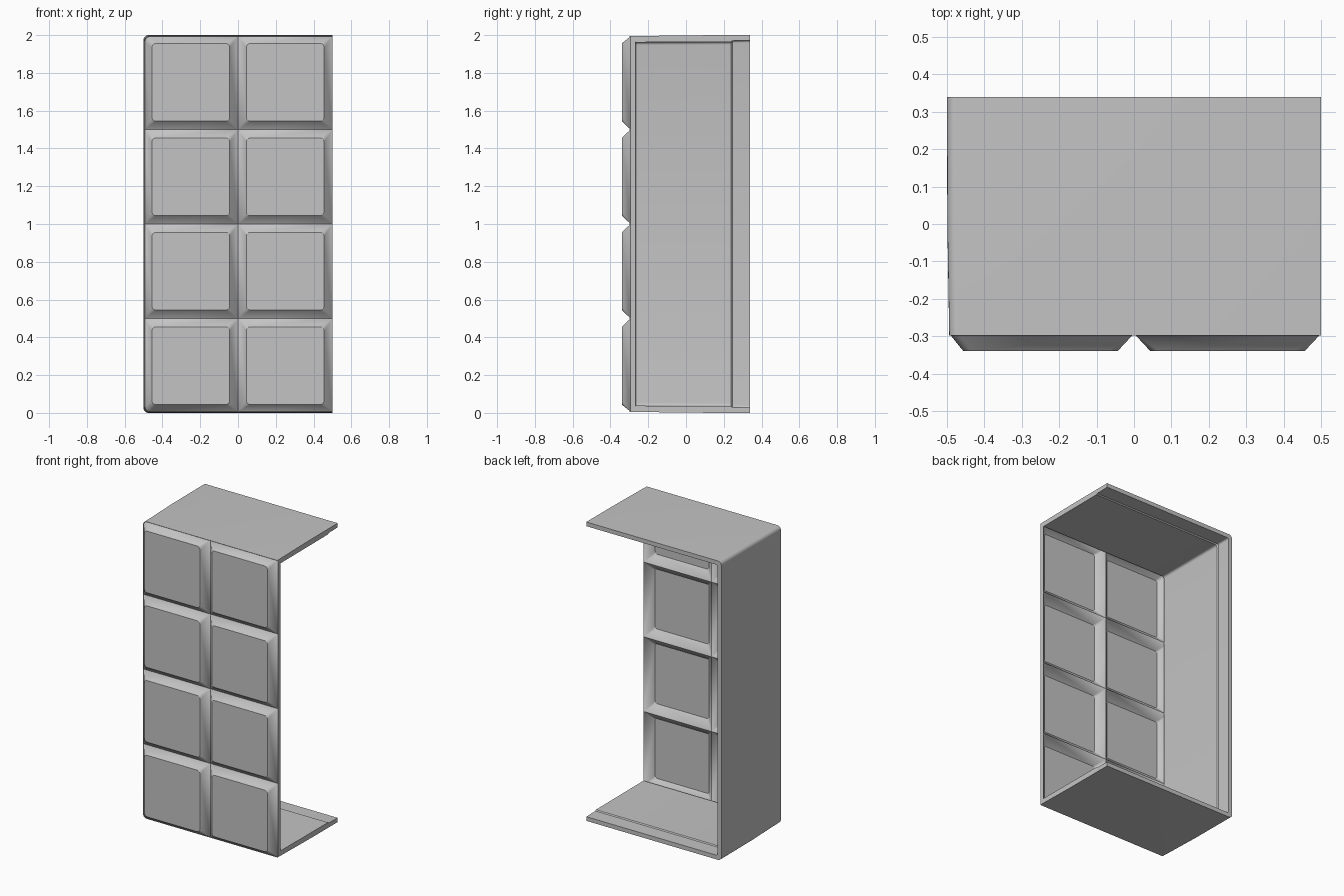
import bpy, bmesh
from math import sin, cos, pi

if "Cube" in bpy.data.objects:
    bpy.data.objects.remove(bpy.data.objects["Cube"], do_unlink=True)

grey = bpy.data.materials.new("plain grey")
grey.use_nodes = True
grey.diffuse_color = (0.55, 0.55, 0.55, 1)
grey.node_tree.nodes["Principled BSDF"].inputs["Base Color"].default_value = grey.diffuse_color

STEPS = 5
HALF_DEPTH = 0.34


def finish(bm, name):
    bmesh.ops.remove_doubles(bm, verts=bm.verts[:], dist=0.0001)
    bmesh.ops.recalc_face_normals(bm, faces=bm.faces[:])
    mesh = bpy.data.meshes.new(name)
    bm.to_mesh(mesh)
    bm.free()
    mesh.materials.append(grey)
    obj = bpy.data.objects.new(name, mesh)
    bpy.context.collection.objects.link(obj)
    bpy.ops.object.select_all(action="DESELECT")
    bpy.context.view_layer.objects.active = obj
    obj.select_set(True)
    bpy.ops.object.shade_smooth_by_angle()


def arc(cx, cz, r, start):
    return [(cx + r * cos(start + pi / 2 * i / STEPS),
             cz + r * sin(start + pi / 2 * i / STEPS)) for i in range(STEPS + 1)]


def rounded_rect(x0, x1, z0, z1, radii):
    a, b, c, d = radii
    return (arc(x1 - a, z1 - a, a, 0) + arc(x0 + b, z1 - b, b, pi / 2)
            + arc(x0 + c, z0 + c, c, pi) + arc(x1 - d, z0 + d, d, 1.5 * pi))


def add_loop(bm, points, y):
    return [bm.verts.new((x, y, z)) for x, z in points]


def bridge(bm, a, b, closed=True, keep=lambda p, q: True):
    for i in range(len(a) if closed else len(a) - 1):
        j = (i + 1) % len(a)
        if keep(a[i], a[j]):
            bm.faces.new((a[i], a[j], b[j], b[i]))


# Front cover: hollow raised panels with sloped borders
TRIM = 0.006
bm = bmesh.new()
for col in range(2):
    for row in range(4):
        x0, x1 = col * 0.5 - 0.5, col * 0.5
        z0, z1 = row * 0.5, row * 0.5 + 0.5
        left, low, high = col == 0, row == 0, row == 3
        radii = (0, 0.025 * (left and high), 0.025 * (left and low), 0)
        base = rounded_rect(x0 + TRIM * left, x1, z0 + TRIM * low, z1 - TRIM * high, radii)

        def raised(inset, r):
            return rounded_rect(x0 + inset, x1 - inset, z0 + inset, z1 - inset, (r,) * 4)

        outer_base = add_loop(bm, base, -0.293)
        outer_top = add_loop(bm, raised(0.044, 0.022), -HALF_DEPTH)
        inner_base = add_loop(bm, base, -0.267)
        inner_top = add_loop(bm, raised(0.05, 0.016), -0.317)
        bridge(bm, outer_base, outer_top)
        bridge(bm, inner_base, inner_top)
        bm.faces.new(outer_top)
        bm.faces.new(inner_top)
        # close the thin free edge on the open side
        bridge(bm, outer_base, inner_base,
               keep=lambda p, q: min(p.co.x, q.co.x) > 0.499 and abs(p.co.z - q.co.z) > 0.01)
finish(bm, "front_panels")


# Casing: top, side wall and bottom swept as one C-shaped shell
def c_path(inset, r):
    return ([(0.5, 2 - inset)] + arc(-0.5 + inset + r, 2 - inset - r, r, pi / 2)
            + arc(-0.5 + inset + r, inset + r, r, pi) + [(0.5, inset)])


section = [(-0.298, 0.006, 0.025), (0.0, 0.001, 0.025), (HALF_DEPTH, 0, 0.025),
           (HALF_DEPTH, 0.028, 0.012), (0.245, 0.03, 0.012), (0.238, 0.036, 0.015),
           (-0.265, 0.038, 0.015), (-0.285, 0.02, 0.015)]
bm = bmesh.new()
loops = [add_loop(bm, c_path(inset, r), y) for y, inset, r in section]
for i, loop in enumerate(loops):
    bridge(bm, loop, loops[(i + 1) % len(loops)], closed=False)
bm.faces.new([loop[0] for loop in loops])
bm.faces.new([loop[-1] for loop in loops])
finish(bm, "casing")
